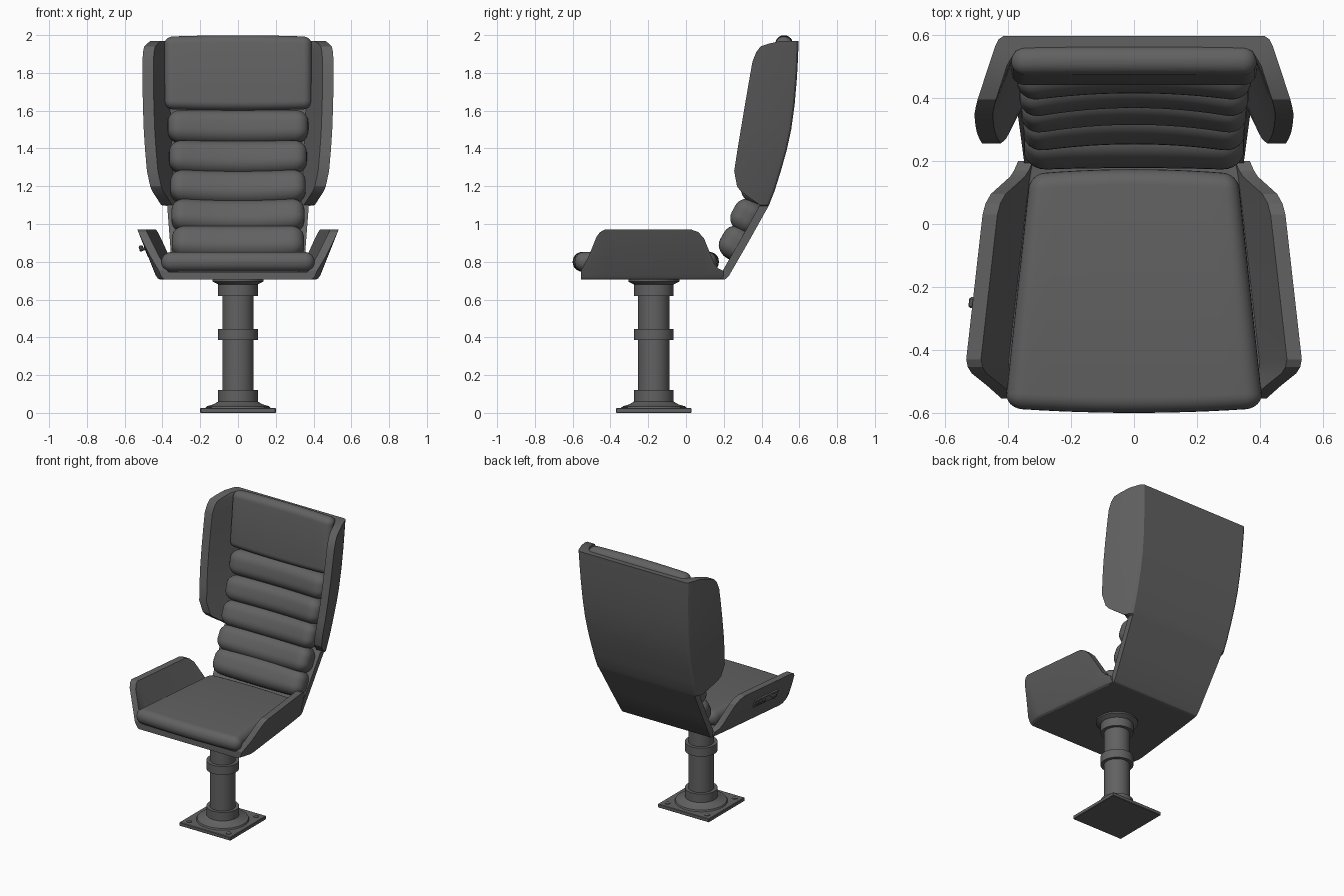
import bpy, math
from mathutils import Matrix

if "Cube" in bpy.data.objects:
    bpy.data.objects.remove(bpy.data.objects["Cube"])

# One dark grey for the whole chair
DARK = bpy.data.materials.new("dark_grey")
DARK.diffuse_color = (0.12, 0.12, 0.12, 1)
DARK.use_nodes = True
DARK.node_tree.nodes["Principled BSDF"].inputs["Base Color"].default_value = DARK.diffuse_color


def finish(name, verts, faces, angle=35):
    me = bpy.data.meshes.new(name)
    me.from_pydata(verts, [], faces)
    me.update()
    me.materials.append(DARK)
    ob = bpy.data.objects.new(name, me)
    bpy.context.collection.objects.link(ob)
    bpy.ops.object.select_all(action='DESELECT')
    bpy.context.view_layer.objects.active = ob
    ob.select_set(True)
    bpy.ops.object.shade_smooth_by_angle(angle=math.radians(angle))
    return ob


def loft(name, rings, angle=35, flip=False):
    """Skin closed rings of equal length and cap both ends."""
    n, m = len(rings[0]), len(rings)
    faces = [(i * n + j, i * n + (j + 1) % n, (i + 1) * n + (j + 1) % n, (i + 1) * n + j)
             for i in range(m - 1) for j in range(n)]
    faces += [tuple(reversed(range(n))), tuple(range((m - 1) * n, m * n))]
    if flip:
        faces = [f[::-1] for f in faces]
    return finish(name, [p for r in rings for p in r], faces, angle)


def shell(name, rows, angle):
    """Loft (outer, inner) right-half sections, mirrored across x."""
    def mirror(pts):
        return [(-x, y, z) for x, y, z in reversed(pts)] + pts
    rings = [mirror(o) + mirror(i)[::-1] for o, i in rows]
    return loft(name, rings, angle)


def pad(name, y, z, hx, hu, hv, r, tilt, bow=0.0, taper=0.0, crown=0.0, back=1.0):
    """Rounded cushion: u runs along the backrest, v points to the sitter."""
    seg, arc, mid = 6, 6, 12
    a = math.radians(tilt)
    stations = []                                   # (x, inset from full section)
    for i in range(seg + 1):
        t = math.pi / 2 * i / seg
        stations.append((-hx + r - r * math.cos(t), r * (1 - math.sin(t)) * 0.97))
    ends = [(-x, e) for x, e in reversed(stations)]
    stations += [(-hx + r + (hx - r) * 2 * i / mid, 0) for i in range(1, mid)] if r < 0 else \
                [(-(hx - r) + 2 * (hx - r) * i / mid, 0) for i in range(1, mid)]
    rings = []
    for x, e in stations + ends:
        ring = []
        for q, (su, sv) in enumerate([(1, 1), (-1, 1), (-1, -1), (1, -1)]):
            for k in range(arc + 1):
                t = math.pi / 2 * (q + k / arc)
                u = su * (hu - r) + (r - e) * math.cos(t)
                v = sv * (hv - r) + (r - e) * math.sin(t)
                s = (x / hx) ** 2
                px = x * (1 - taper * u / hu)
                u *= 1 - crown * s
                v = max(v + bow * s, -back)
                ring.append((px, y + u * math.sin(a) - v * math.cos(a),
                             z + u * math.cos(a) + v * math.sin(a)))
        rings.append(ring)
    return loft(name, rings, 50, flip=True)


def lathe(name, profile, cx, cy, n=40):
    return loft(name, [[(cx + r * math.cos(2 * math.pi * k / n),
                         cy + r * math.sin(2 * math.pi * k / n), z) for k in range(n)]
                       for r, z in profile])


def box(name, loc, size, rot=(0, 0, 0), bevel=0.003):
    bpy.ops.mesh.primitive_cube_add(size=1, location=loc, rotation=rot)
    ob = bpy.context.object
    ob.name = name
    ob.data.transform(Matrix.Diagonal((*size, 1)))
    ob.data.materials.append(DARK)
    mod = ob.modifiers.new("bevel", 'BEVEL')
    mod.width = bevel
    return ob


# Pedestal: square plate, bolts and turned column
CY = -0.17
box("base_plate", (0, CY, 0.0125), (0.4, 0.4, 0.025))
for sx in (-1, 1):
    for sy in (-1, 1):
        lathe("plate_bolt", [(0.018, 0.02), (0.018, 0.029), (0.012, 0.031)],
              sx * 0.155, CY + sy * 0.155, 16)
lathe("column", [(0.17, 0.024), (0.165, 0.035), (0.13, 0.045), (0.105, 0.06), (0.105, 0.12),
                 (0.083, 0.12), (0.083, 0.385), (0.105, 0.385), (0.105, 0.445),
                 (0.083, 0.445), (0.083, 0.62), (0.105, 0.62), (0.105, 0.68),
                 (0.135, 0.695), (0.135, 0.71)], 0, CY)

# Seat pan with flared armrest sides: y, half width, side height
seat_rows = [(-0.555, 0.39, 0.755), (-0.515, 0.405, 0.83), (-0.475, 0.415, 0.93),
             (-0.455, 0.417, 0.957), (-0.43, 0.417, 0.97), (0.03, 0.365, 0.97),
             (0.065, 0.361, 0.957), (0.095, 0.357, 0.925), (0.15, 0.35, 0.79),
             (0.17, 0.347, 0.765), (0.2, 0.34, 0.75)]
sections = []
for y, w, t in seat_rows:
    tip = w + 0.02 + 0.4 * (t - 0.73)
    sections.append(([(w - 0.005, y, 0.705), (w + 0.008, y, 0.712), (w + 0.02, y, 0.73), (tip, y, t)],
                     [(w - 0.025, y, 0.746), (w - 0.022, y, 0.747), (w - 0.019, y, 0.749),
                      (tip - 0.047, y, t)]))
shell("seat_shell", sections, 20)

# Back shell: z, rear y, wing front y (wings start at z = 1.1)
back_rows = [(0.705, 0.2, 0), (0.709, 0.212, 0), (0.725, 0.227, 0), (0.9, 0.328, 0),
             (1.095, 0.437, 0), (1.1, 0.44, 0.392), (1.14, 0.455, 0.335), (1.175, 0.469, 0.288),
             (1.2, 0.477, 0.27), (1.28, 0.502, 0.255), (1.39, 0.533, 0.272), (1.5, 0.557, 0.29),
             (1.63, 0.575, 0.312), (1.77, 0.587, 0.336), (1.86, 0.592, 0.352),
             (1.91, 0.594, 0.372), (1.94, 0.596, 0.395), (1.955, 0.596, 0.44), (1.97, 0.597, 0.505)]
sections = []
for z, yb, yf in back_rows:
    c = 1 if yf else 0                              # 1 where the row has wings
    w = 0.375 + 0.04 * (z - 1.1) / 0.87 if c else 0.345 + 0.03 * (z - 0.705) / 0.395
    yf = yf or yb - 0.049
    tip = w + c * (0.025 + 0.34 * (yb - 0.03 - yf))
    yi = yb - 0.045
    sections.append(([(w, yb, z), (w + 0.015 * c, yb - 0.01, z), (w + 0.025 * c, yb - 0.03, z),
                      (tip, yf, z)],
                     [(w - 0.045, yi, z), (w - 0.042, yi - 0.001, z), (w - 0.039, yi - 0.003, z),
                      (tip - 0.058, yf, z)]))
shell("back_shell", sections, 20)

# Seat cushion, headrest and five padded rolls
pad("seat_cushion", -0.213, 0.80, 0.37, 0.387, 0.052, 0.05, 90, taper=0.108, crown=0.04)
pad("headrest", 0.503, 1.80, 0.39, 0.2, 0.046, 0.044, 6, crown=0.04)
rolls = [(0.27, 0.895, 0.35, 30, 0.01), (0.345, 1.03, 0.352, 28, 0.035),
         (0.405, 1.185, 0.358, 22, 0.04), (0.457, 1.345, 0.364, 16, 0.04),
         (0.502, 1.51, 0.372, 11, 0.03)]
for i, (y, z, hx, tilt, bow) in enumerate(rolls):
    pad(f"back_roll_{i + 1}", y, z, hx, 0.092, 0.083, 0.07, tilt, bow=bow, crown=0.06, back=0.03)

# Control panel with buttons and lever on the left armrest
rot = (0, math.radians(-22), math.radians(-6.6))
box("control_panel", (-0.468, -0.22, 0.855), (0.016, 0.22, 0.06), rot)
for k in range(3):
    box("panel_button", (-0.472 + 0.0035 * k, -0.19 + 0.03 * k, 0.857), (0.024, 0.018, 0.025), rot, 0.002)
box("panel_lever", (-0.497, -0.25, 0.868), (0.05, 0.014, 0.014), rot)
box("lever_knob", (-0.512, -0.25, 0.872), (0.02, 0.035, 0.03), rot, 0.006)
